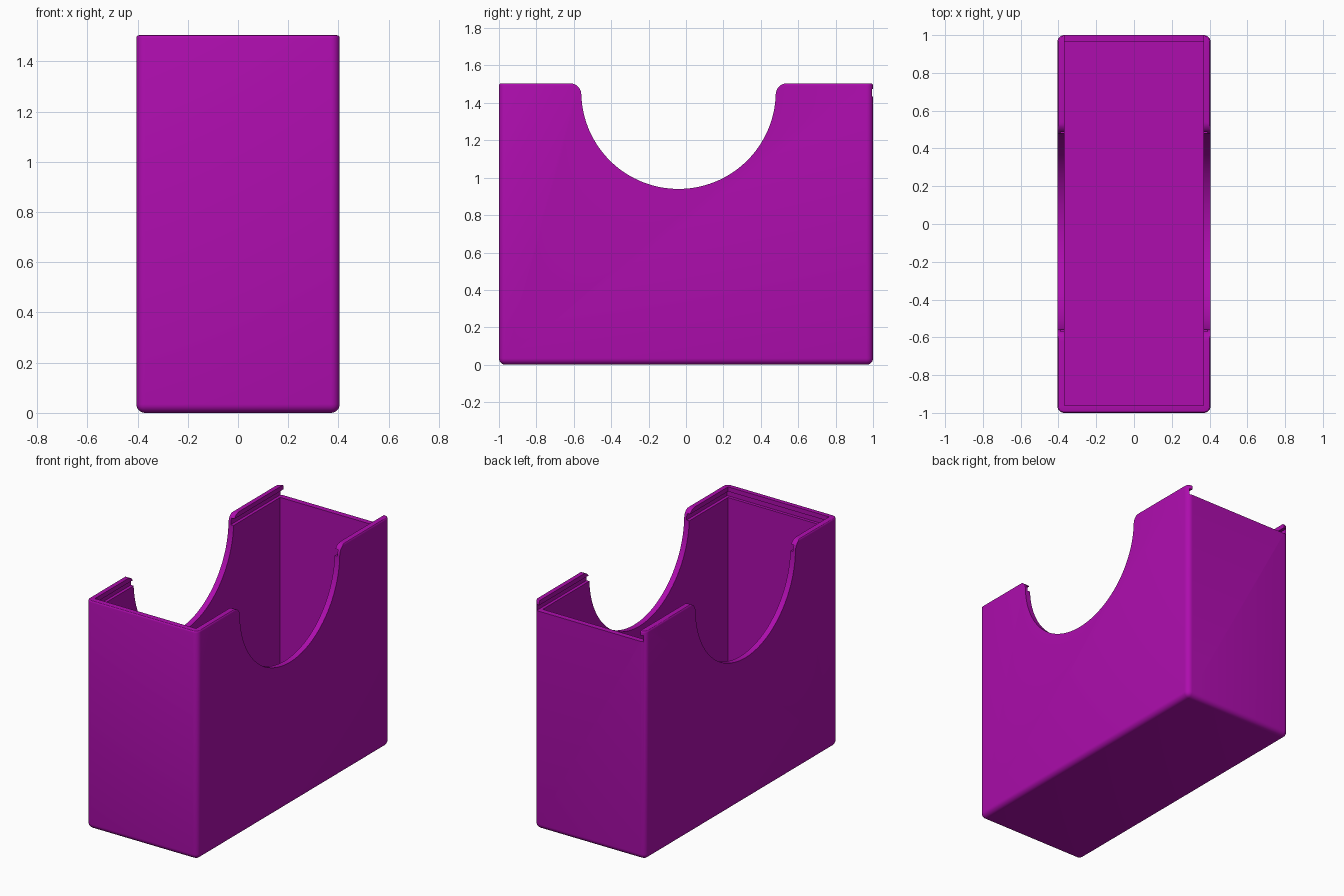
import bpy, bmesh, math

if "Cube" in bpy.data.objects:
    bpy.data.objects.remove(bpy.data.objects["Cube"])

W, L, H = 0.405, 1.0, 1.505       # half width, half length, height
IX, IY0, IY1 = 0.368, -0.962, 0.964  # inner faces of the walls
FLOOR = 0.04
GZ0, GZ1, GD = 1.435, 1.475, 0.02    # lid groove bottom, top, depth

purple = bpy.data.materials.new("purple plastic")
purple.diffuse_color = (0.42, 0.004, 0.42, 1)
purple.use_nodes = True
purple.node_tree.nodes["Principled BSDF"].inputs["Base Color"].default_value = purple.diffuse_color


def make_object(name, bm):
    bmesh.ops.recalc_face_normals(bm, faces=bm.faces)
    me = bpy.data.meshes.new(name)
    bm.to_mesh(me)
    bm.free()
    me.materials.append(purple)
    ob = bpy.data.objects.new(name, me)
    bpy.context.collection.objects.link(ob)
    return ob


def prism(name, outline, axis, a, b):
    """Extrude a 2D outline along x (outline is y,z) or y (outline is x,z)."""
    bm = bmesh.new()
    put = (lambda p, t: (t, p[0], p[1])) if axis == 'x' else (lambda p, t: (p[0], t, p[1]))
    lo = [bm.verts.new(put(p, a)) for p in outline]
    hi = [bm.verts.new(put(p, b)) for p in outline]
    bm.faces.new(lo)
    bm.faces.new(hi)
    n = len(outline)
    for i in range(n):
        j = (i + 1) % n
        bm.faces.new((lo[i], lo[j], hi[j], hi[i]))
    return make_object(name, bm)


def box(name, x, y0, y1, z0, z1):
    return prism(name, [(-x, z0), (x, z0), (x, z1), (-x, z1)], 'y', y0, y1)


# Outer body: rounded corners and base, finer rounding at the rim
bm = bmesh.new()
bmesh.ops.create_cube(bm, size=2)
for v in bm.verts:
    v.co = (v.co.x * W, v.co.y * L, (v.co.z + 1) * H / 2)
is_top = lambda e: all(v.co.z > H - 1e-4 for v in e.verts)
bmesh.ops.bevel(bm, geom=[e for e in bm.edges if not is_top(e)], offset=0.035,
                segments=6, profile=0.5, affect='EDGES')
rim = [e for e in bm.edges if is_top(e)]
bmesh.ops.bevel(bm, geom=rim, offset=0.012, segments=3, profile=0.5, affect='EDGES')
body = make_object("box_body", bm)

# Side scoop: large arc with rounded shoulders
CY, CZ, R, RF = -0.04, 1.46, 0.52, 0.06
fz = H - RF
fd = math.sqrt((R + RF) ** 2 - (fz - CZ) ** 2)
tilt = math.atan2(CZ - fz, fd)
half = [(fd, H + 0.1), (fd, H)]
for i in range(1, 9):
    a = math.pi / 2 + (math.pi / 2 - tilt) * i / 8
    half.append((fd + RF * math.cos(a), fz + RF * math.sin(a)))
for i in range(1, 33):
    a = -tilt - (math.pi / 2 - tilt) * i / 32
    half.append((R * math.cos(a), CZ + R * math.sin(a)))
outline = [(CY + y, z) for y, z in half] + [(CY - y, z) for y, z in reversed(half[:-1])]

cutters = [
    box("cavity_cutter", IX, IY0, IY1, FLOOR, H + 0.2),
    box("lid_groove_cutter", IX + GD, IY0 - GD, L + 0.1, GZ0, GZ1),
    box("lid_entry_cutter", IX, 0.9, L + 0.1, GZ0, H + 0.2),
    prism("scoop_cutter", outline, 'x', -1, 1),
]

bpy.context.view_layer.objects.active = body
for c in cutters:
    mod = body.modifiers.new(c.name, 'BOOLEAN')
    mod.operation = 'DIFFERENCE'
    mod.solver = 'EXACT'
    mod.object = c
    bpy.ops.object.modifier_apply(modifier=mod.name)
for c in cutters:
    bpy.data.objects.remove(c)

# Smooth the rounded edges, keep the cut edges crisp
bpy.ops.object.select_all(action='DESELECT')
body.select_set(True)
bpy.ops.object.shade_smooth_by_angle(angle=math.radians(30))
